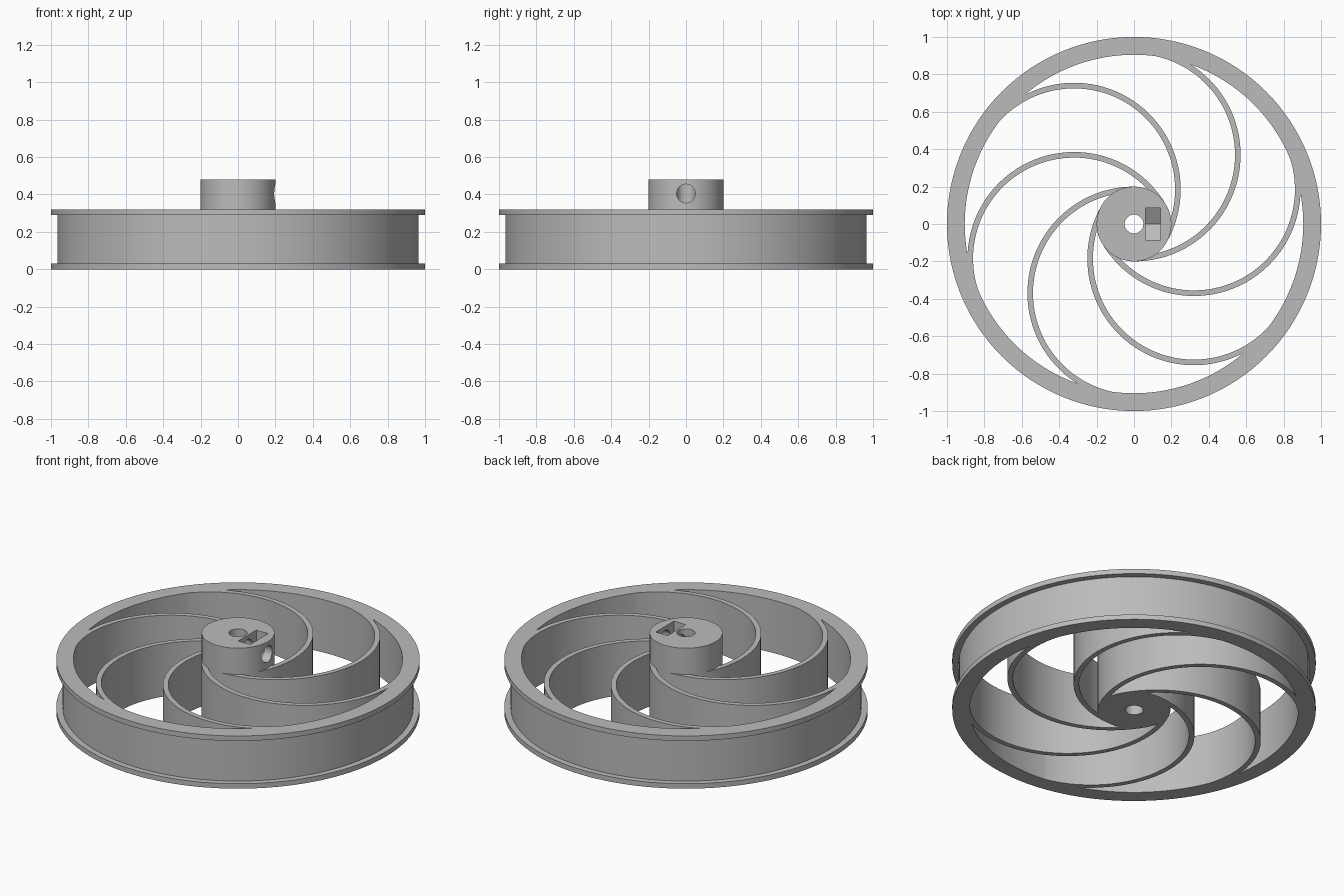
import bpy, bmesh
from math import sin, cos, pi, radians

RIM_HEIGHT, HUB_HEIGHT, HUB_RADIUS = 0.32, 0.48, 0.2
ARC_OFFSET, ARC_OUTER, ARC_INNER = 0.37, 0.57, 0.54
SCREW_Z = 0.405

cube = bpy.data.objects.get("Cube")
if cube:
    bpy.data.objects.remove(cube, do_unlink=True)

grey = bpy.data.materials.new("plain grey")
grey.use_nodes = True
grey.diffuse_color = (0.5, 0.5, 0.5, 1)
grey.node_tree.nodes["Principled BSDF"].inputs["Base Color"].default_value = (0.5, 0.5, 0.5, 1)


def add_object(name, bm):
    bmesh.ops.recalc_face_normals(bm, faces=bm.faces)
    mesh = bpy.data.meshes.new(name)
    bm.to_mesh(mesh)
    bm.free()
    mesh.materials.append(grey)
    obj = bpy.data.objects.new(name, mesh)
    bpy.context.collection.objects.link(obj)
    return obj


def smooth(obj):
    bpy.ops.object.select_all(action="DESELECT")
    obj.select_set(True)
    bpy.context.view_layer.objects.active = obj
    bpy.ops.object.shade_smooth_by_angle(angle=radians(30))


def lathe(name, profile, steps=128):
    """Revolve a closed (radius, z) profile about the z axis."""
    bm = bmesh.new()
    rings = [[bm.verts.new((r * cos(2 * pi * i / steps), r * sin(2 * pi * i / steps), z))
              for r, z in profile] for i in range(steps)]
    n = len(profile)
    for i in range(steps):
        a, b = rings[i], rings[(i + 1) % steps]
        for j in range(n):
            k = (j + 1) % n
            bm.faces.new((a[j], b[j], b[k], a[k]))
    return add_object(name, bm)


def prism(name, outline, vector):
    """Extrude a closed outline of 3D points along a vector."""
    bm = bmesh.new()
    face = bm.faces.new([bm.verts.new(p) for p in outline])
    new = bmesh.ops.extrude_face_region(bm, geom=[face])["geom"]
    bmesh.ops.translate(bm, vec=vector, verts=[v for v in new if isinstance(v, bmesh.types.BMVert)])
    return add_object(name, bm)


def cut(target, cutter):
    cutter.hide_render = True
    mod = target.modifiers.new("cut", "BOOLEAN")
    mod.operation, mod.solver, mod.object = "DIFFERENCE", "EXACT", cutter
    bpy.context.view_layer.objects.active = target
    bpy.ops.object.modifier_apply(modifier=mod.name)
    bpy.data.objects.remove(cutter, do_unlink=True)


# Rim with two thin flanges around a flat channel
rim = lathe("rim", [(0.905, 0), (1, 0), (1, 0.03), (0.965, 0.03),
                    (0.965, RIM_HEIGHT - 0.03), (1, RIM_HEIGHT - 0.03),
                    (1, RIM_HEIGHT), (0.905, RIM_HEIGHT)])
smooth(rim)

# Hub with a central bore
hub = lathe("hub", [(0.05, 0), (HUB_RADIUS, 0), (HUB_RADIUS, HUB_HEIGHT), (0.05, HUB_HEIGHT)], 96)

# Nut pocket: hexagonal bottom, open at the top
half = 0.0866
cut(hub, prism("nut_cutter", [(0.062, -half, 0.6), (0.062, -half, SCREW_Z - 0.05),
                              (0.062, 0, SCREW_Z - 0.1), (0.062, half, SCREW_Z - 0.05),
                              (0.062, half, 0.6)], (0.08, 0, 0)))

# Set screw hole from the side into the bore
circle = [(0.0, 0.05 * cos(2 * pi * i / 32), SCREW_Z + 0.05 * sin(2 * pi * i / 32)) for i in range(32)]
cut(hub, prism("screw_cutter", circle, (0.3, 0, 0)))
smooth(hub)

# Six curved spokes, each an arc tangent to the hub and merging into the rim
for n in range(6):
    heading = radians(30 + 60 * n)
    cx, cy = ARC_OFFSET * cos(heading), ARC_OFFSET * sin(heading)
    steps = 48
    angles = [heading - radians(8 + 172 * i / steps) for i in range(steps + 1)]
    outline = [(cx + ARC_OUTER * cos(a), cy + ARC_OUTER * sin(a), 0) for a in angles]
    outline += [(cx + ARC_INNER * cos(a), cy + ARC_INNER * sin(a), 0) for a in reversed(angles)]
    smooth(prism(f"spoke_{n + 1}", outline, (0, 0, RIM_HEIGHT)))
